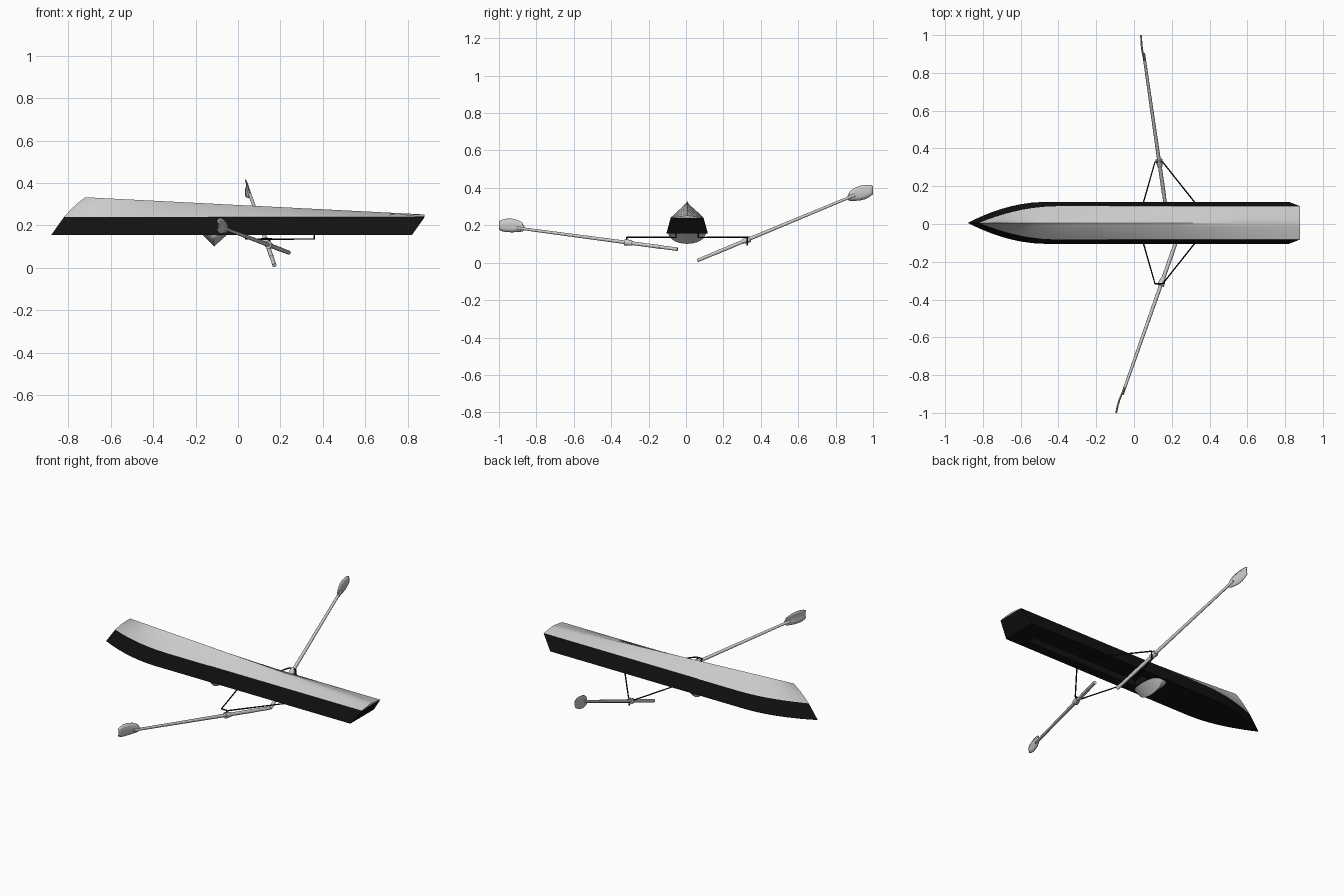
import bpy, math
from mathutils import Vector

if "Cube" in bpy.data.objects:
    bpy.data.objects.remove(bpy.data.objects["Cube"])

YC = 0.006
black = bpy.data.materials.new("black")
black.diffuse_color = (0.006, 0.006, 0.006, 1)
black.use_nodes = True
black.node_tree.nodes["Principled BSDF"].inputs["Base Color"].default_value = black.diffuse_color


def mesh_object(name, verts, faces, mat=None):
    me = bpy.data.meshes.new(name)
    me.from_pydata(verts, [], faces)
    ob = bpy.data.objects.new(name, me)
    bpy.context.collection.objects.link(ob)
    if mat:
        me.materials.append(mat)
    # consistent normals, tidy bow point
    import bmesh
    bm = bmesh.new()
    bm.from_mesh(me)
    bmesh.ops.remove_doubles(bm, verts=bm.verts, dist=1e-5)
    bmesh.ops.recalc_face_normals(bm, faces=bm.faces)
    bm.to_mesh(me)
    bm.free()
    return ob


def loft(name, rings, mat=None):
    n = len(rings[0])
    verts = [p for r in rings for p in r]
    faces = [(i * n + j, i * n + (j + 1) % n, (i + 1) * n + (j + 1) % n, (i + 1) * n + j)
             for i in range(len(rings) - 1) for j in range(n)]
    faces += [tuple(range(n)), tuple(range(len(verts) - n, len(verts)))]
    return mesh_object(name, verts, faces, mat)


def smooth(ob, deg=30):
    bpy.ops.object.select_all(action='DESELECT')
    ob.select_set(True)
    bpy.context.view_layer.objects.active = ob
    bpy.ops.object.shade_smooth_by_angle(angle=math.radians(deg))


def rod(name, pts, radii, sides=2, mat=None):
    cu = bpy.data.curves.new(name, 'CURVE')
    cu.dimensions = '3D'
    cu.bevel_depth = 1.0
    cu.bevel_resolution = sides
    cu.use_fill_caps = True
    sp = cu.splines.new('POLY')
    sp.points.add(len(pts) - 1)
    for p, co, r in zip(sp.points, pts, radii):
        p.co = (*co, 1)
        p.radius = r
    ob = bpy.data.objects.new(name, cu)
    bpy.context.collection.objects.link(ob)
    if mat:
        cu.materials.append(mat)
    return ob


# Hull: black side band and grey keel shell share the same stations
band, shell = [], []
for s in [0, .01, .025, .05, .075, .105, .135, .165, .2, .24, .4, .6, .8, 1]:
    f = 1 - max(0, 1 - s / .24) ** 1.9
    xb, xt, xr = -.88 + 1.7 * s, -.82 + 1.7 * s, -.72 + 1.6 * s
    wb, wt = .111 * f, .088 * f
    zr = .333 - .081 * s
    band.append([(xb, YC - wb, .156), (xb, YC + wb, .156), (xt, YC + wt, .24), (xt, YC - wt, .24)])
    ring = []
    for k in range(-4, 5):
        u = 1 - abs(k) / 4
        h = u + .25 * u * (1 - u)
        ring.append((xt + (xr - xt) * u, YC + wt * k / 4, .24 + (zr - .24) * h))
    shell.append(ring)
hull_band = loft("hull_side_band", band, black)
smooth(loft("hull_keel_shell", shell))

# Cockpit recess in the underside
bpy.ops.mesh.primitive_cube_add(size=1, location=(.33, YC, .15))
cutter = bpy.context.object
cutter.name = "cockpit_cutter"
cutter.scale = (.76, .11, .09)
cutter.hide_render = True
cutter.display_type = 'WIRE'
cut = hull_band.modifiers.new("cockpit", 'BOOLEAN')
cut.operation = 'DIFFERENCE'
cut.object = cutter
smooth(hull_band, 25)

# Rounded wedge splash guard under the bow deck
guard = []
for i in range(17):
    a = math.pi * (.01 + .98 * i / 16)
    y, h = YC - .1 * math.cos(a), math.sin(a)
    q = h ** .5
    guard.append([(-.113 - .057 * q, y, .158), (-.113, y, .158 - .057 * h), (-.113 + .063 * q, y, .158)])
smooth(loft("splash_guard", guard))

# Riggers: bent rod outriggers with a lock on each side
for side, label in ((1, "left"), (-1, "right")):
    path = [(.036, .06, .165), (.036, .06, .136), (.111, .322, .136),
            (.152, .322, .136), (.36, .06, .136), (.36, .06, .165)]
    rod("rigger_" + label, [(x, YC + side * y, z) for x, y, z in path], [.004] * 6, 2, black)
    rod("lock_pin_" + label, [(.148, YC + side * .322, .138), (.148, YC + side * .322, .092)],
        [.004] * 2, 2, black)

# Oars: tapered shaft, grip, collar, curved blade
oars = {
    "left": ((.172, .062, .012), (.055, .875, .350),
             [(.059, .865, .338, .356), (.056, .875, .331, .380), (.050, .90, .331, .399),
              (.045, .93, .333, .411), (.042, .96, .341, .416), (.041, .985, .355, .416),
              (.040, 1.0, .368, .410)], .33),
    "right": ((.240, -.046, .072), (-.052, -.875, .182),
              [(-.045, -.865, .174, .192), (-.050, -.875, .167, .214), (-.062, -.90, .164, .228),
               (-.074, -.93, .163, .235), (-.083, -.96, .164, .235), (-.088, -.985, .169, .229),
               (-.091, -1.0, .178, .221)], -.315),
}
for label, (a, b, cols, ylock) in oars.items():
    a, b = Vector(a), Vector(b)
    d = (b - a).normalized()
    rod("oar_shaft_" + label, [a + d * .1, b + d * .03], [.0105, .0075], 3)
    rod("oar_grip_" + label, [a, a + d * .11], [.0095, .0095], 3)
    c = a + (b - a) * ((ylock - a.y) / (b.y - a.y))
    rod("oar_collar_" + label, [c - d * .03, c, c, c + d * .012], [.0125, .0125, .018, .018], 3)
    verts, faces, n = [], [], 4
    for x, y, lo, hi in cols:
        for k in range(n + 1):
            t = k / n
            verts.append((x - .006 * (2 * t - 1) ** 2, y, lo + (hi - lo) * t))
    for i in range(len(cols) - 1):
        for k in range(n):
            o = i * (n + 1) + k
            faces.append((o, o + 1, o + n + 2, o + n + 1))
    blade = mesh_object("oar_blade_" + label, verts, faces)
    sol = blade.modifiers.new("thickness", 'SOLIDIFY')
    sol.thickness = .004
    sol.offset = 0
    smooth(blade)
